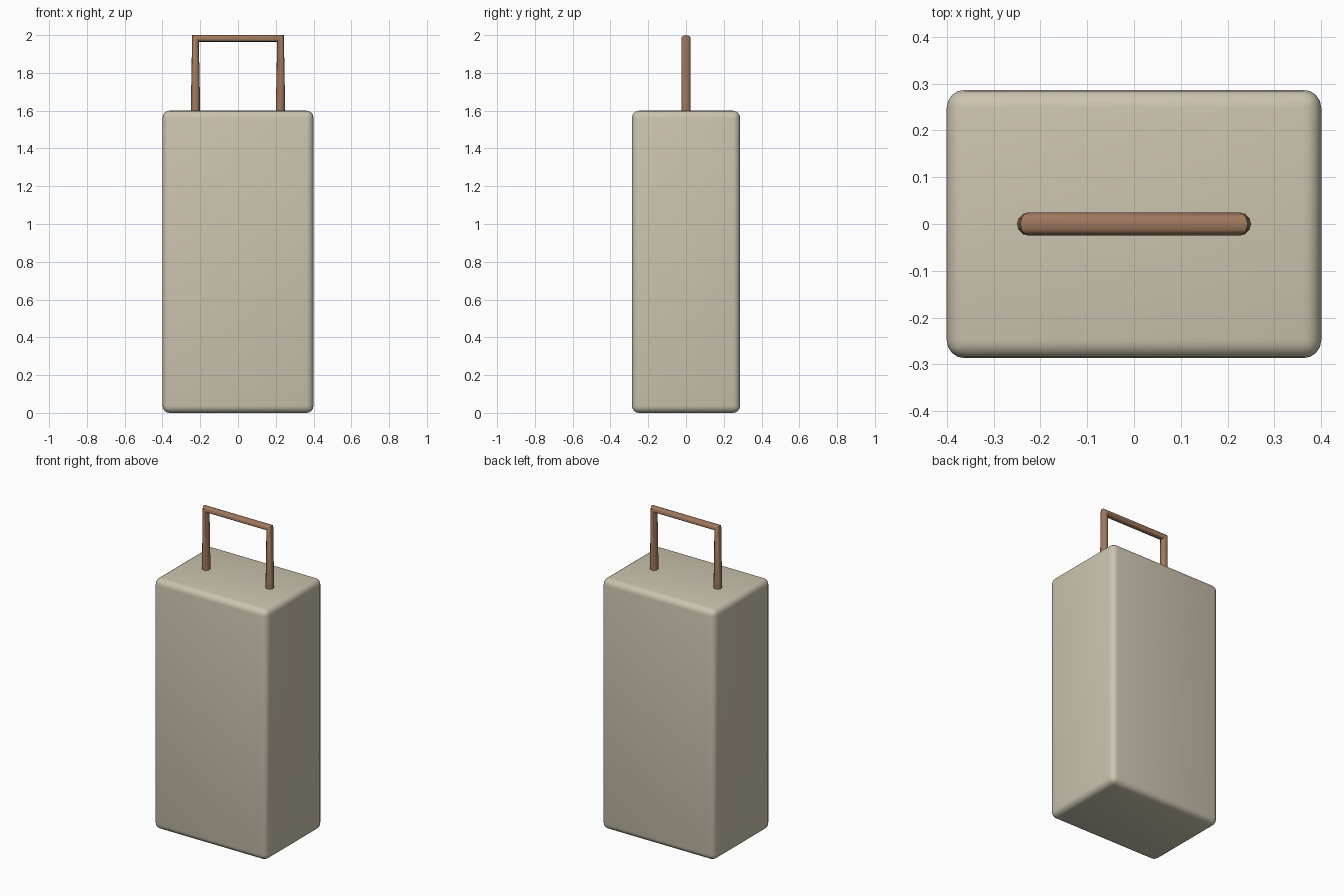
import bpy

default = bpy.data.objects.get("Cube")
if default:
    bpy.data.objects.remove(default, do_unlink=True)


def make_material(name, rgb):
    mat = bpy.data.materials.new(name)
    mat.use_nodes = True
    colour = (*rgb, 1.0)
    mat.diffuse_color = colour
    mat.node_tree.nodes["Principled BSDF"].inputs["Base Color"].default_value = colour
    return mat


beige = make_material("beige shell", (0.60, 0.55, 0.43))
brown = make_material("brown handle", (0.35, 0.19, 0.11))

# Upright case with softly rounded edges
width, depth, height = 0.8, 0.573, 1.6
bpy.ops.mesh.primitive_cube_add(size=1, location=(0, 0, height / 2))
case = bpy.context.object
case.name = "case_body"
case.scale = (width, depth, height)
bpy.ops.object.transform_apply(location=False, rotation=False, scale=True)
case.data.materials.append(beige)
bevel = case.modifiers.new("rounded_edges", 'BEVEL')
bevel.width = 0.038
bevel.segments = 4
bpy.ops.object.modifier_apply(modifier=bevel.name)
bpy.ops.object.shade_smooth()

# Pull handle: one round tube swept up, across and down
radius = 0.025
half_span = 0.225
top = 2 - radius * 0.707
path = [(-half_span, height), (-half_span, top), (half_span, top), (half_span, height)]
curve = bpy.data.curves.new("pull_handle", 'CURVE')
curve.dimensions = '3D'
curve.bevel_depth = radius
curve.bevel_resolution = 4
curve.use_fill_caps = True
spline = curve.splines.new('POLY')
spline.points.add(len(path) - 1)
for point, (x, z) in zip(spline.points, path):
    point.co = (x, 0, z, 1)
curve.materials.append(brown)
handle = bpy.data.objects.new("pull_handle", curve)
bpy.context.collection.objects.link(handle)

# Turn the tube into a mesh with smooth sides
bpy.ops.object.select_all(action='DESELECT')
handle.select_set(True)
bpy.context.view_layer.objects.active = handle
bpy.ops.object.convert(target='MESH')
bpy.ops.object.shade_smooth_by_angle(angle=0.87)
